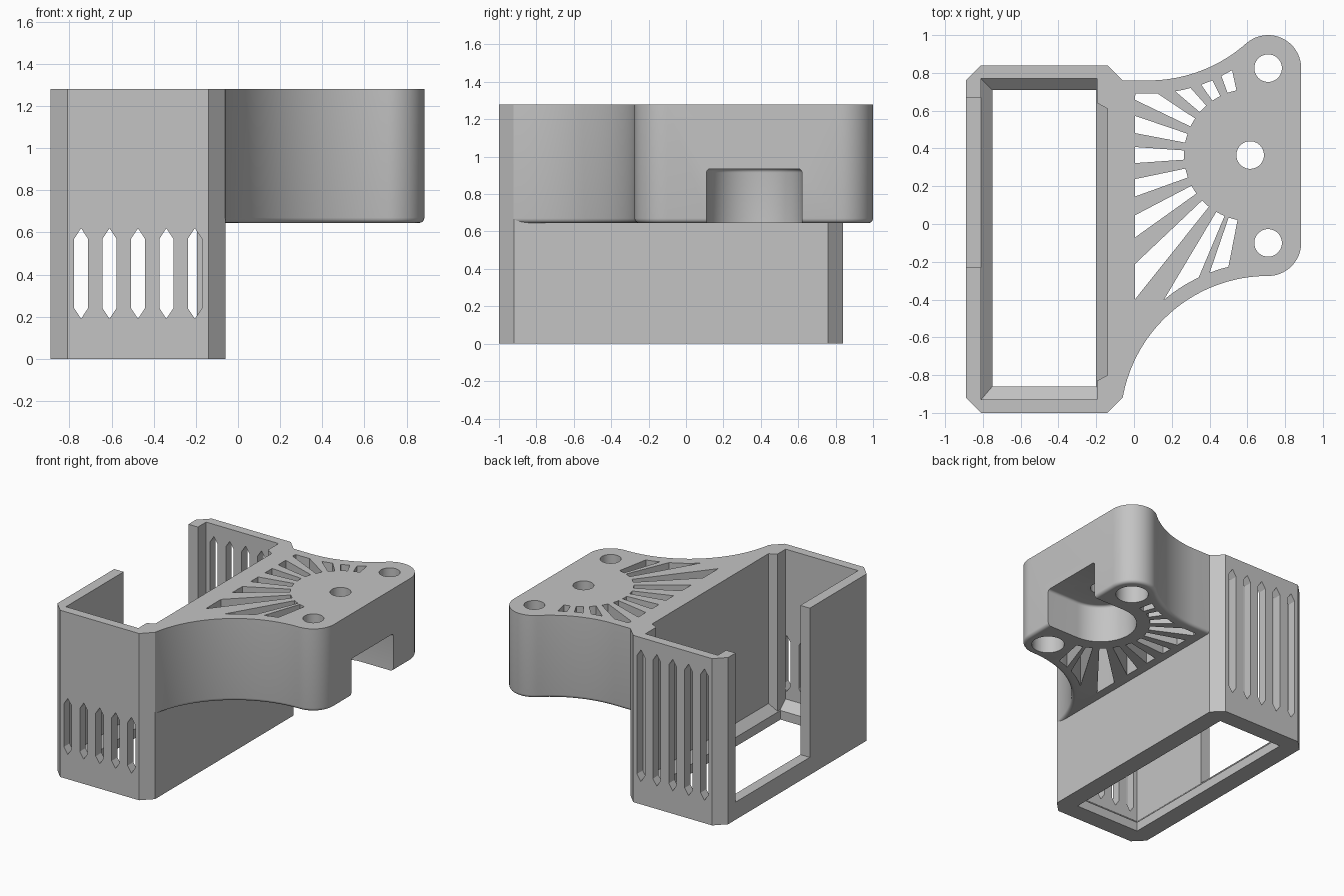
import bpy, bmesh, math
from mathutils import Vector

if "Cube" in bpy.data.objects:
    bpy.data.objects.remove(bpy.data.objects["Cube"])

HEIGHT = 1.28
BRACKET_Z = 0.645

grey = bpy.data.materials.new("plain grey")
grey.use_nodes = True
grey.diffuse_color = (0.55, 0.55, 0.55, 1)
grey.node_tree.nodes["Principled BSDF"].inputs["Base Color"].default_value = grey.diffuse_color


def loft(name, rings):
    """Closed solid through rings of points."""
    bm = bmesh.new()
    loops = [[bm.verts.new(p) for p in ring] for ring in rings]
    n = len(loops[0])
    for a, b in zip(loops, loops[1:]):
        for i in range(n):
            j = (i + 1) % n
            bm.faces.new((a[i], a[j], b[j], b[i]))
    bm.faces.new(loops[0])
    bm.faces.new(loops[-1])
    bmesh.ops.recalc_face_normals(bm, faces=bm.faces)
    mesh = bpy.data.meshes.new(name)
    bm.to_mesh(mesh)
    bm.free()
    mesh.materials.append(grey)
    obj = bpy.data.objects.new(name, mesh)
    bpy.context.collection.objects.link(obj)
    return obj


def flat(points, z):
    return [Vector((x, y, z)) for x, y in points]


def prism(name, points, z0, z1):
    return loft(name, [flat(points, z0), flat(points, z1)])


def rounded_prism(name, outline_at, z0, z1, radius, steps=4):
    """Prism from z0 to z1 with a rounded rim at z1; outline_at(inset) gives the profile."""
    sign = 1 if z1 > z0 else -1
    rings = [flat(outline_at(0), z0)]
    for i in range(steps + 1):
        a = math.pi / 2 * i / steps
        z = z1 - sign * radius * (1 - math.sin(a))
        rings.append(flat(outline_at(radius * (1 - math.cos(a))), z))
    return loft(name, rings)


def rect(x0, x1, y0, y1):
    return [(x0, y0), (x1, y0), (x1, y1), (x0, y1)]


def arc(cx, cy, r, start, end, steps=24):
    angles = [math.radians(start + (end - start) * i / steps) for i in range(steps + 1)]
    return [(cx + r * math.cos(a), cy + r * math.sin(a)) for a in angles]


def circle(cx, cy, r):
    return arc(cx, cy, r, 0, 360, 48)[:-1]


def cut(target, cutter):
    mod = target.modifiers.new("cut", 'BOOLEAN')
    mod.operation = 'DIFFERENCE'
    mod.solver = 'EXACT'
    mod.object = cutter
    bpy.context.view_layer.objects.active = target
    bpy.ops.object.modifier_apply(modifier=mod.name)
    bpy.data.objects.remove(cutter)


# Chamfered box shell, open at the top, with a sloped lip round the bottom opening
outline = [(-0.89, -0.92), (-0.81, -1), (-0.14, -1), (-0.06, -0.92),
           (-0.06, 0.76), (-0.14, 0.84), (-0.81, 0.84), (-0.89, 0.76)]
box = prism("box_shell", outline, 0, HEIGHT)
inner = rect(-0.81, -0.14, -0.93, 0.77)
opening = rect(-0.75, -0.20, -0.86, 0.71)
cut(box, loft("cavity", [flat(opening, -0.1), flat(opening, 0.07),
                         flat(inner, 0.13), flat(inner, 1.4)]))

# Side window
cut(box, prism("window", rect(-1, -0.78, -0.23, 0.67), 0.135, 1.4))


# Pointed vent slots in the front and back walls
def vent(x, y0, y1, z0, z1, half=0.033, tip=0.05):
    profile = [(x, z0), (x + half, z0 + tip), (x + half, z1 - tip),
               (x, z1), (x - half, z1 - tip), (x - half, z0 + tip)]
    return loft("vent", [[Vector((px, y, pz)) for px, pz in profile] for y in (y0, y1)])


for i in range(5):
    x = -0.745 + 0.135 * i
    cut(box, vent(x, -1.1, -0.925, 0.19, 0.62))
    cut(box, vent(x, 0.765, 0.95, 0.175, 1.185))

# Corner ribs inside the box
for name, y0, y1, slant in (("front_rib", -0.93, -0.80, -0.03), ("back_rib", 0.77, 0.61, 0.03)):
    prism(name, [(-0.14, y0), (-0.195, y0), (-0.195, y1 + slant), (-0.14, y1)], 0.07, HEIGHT)

# Mounting bracket with swept sides and rounded corners
R, r = 0.782, 0.175
low_c = Vector((0.71, -0.275 - R))
high_c = Vector((0.076, 0.76 + R))
corner_low, corner_high = (0.71, -0.10), (0.71, 0.825)
join = math.degrees(math.atan2(high_c.y - corner_high[1], high_c.x - corner_high[0]))


def bracket_outline(inset):
    sweep = arc(*low_c, R + inset, 170, 90, 32)
    points = [(-0.12, 0.76 - inset), (-0.12, sweep[0][1])] + sweep
    points += arc(*corner_low, r - inset, -90, 0, 16)[1:]
    points += arc(*corner_high, r - inset, 0, join, 20)
    points += arc(*high_c, R + inset, join - 180, -90, 20)[1:]
    return points


bracket = rounded_prism("mounting_bracket", bracket_outline, HEIGHT, BRACKET_Z, 0.025)

# Round-ended notch under the bracket, open to the side
hub = Vector((0.615, 0.365))


def notch_outline(inset):
    w = 0.255 - inset
    return arc(*hub, w, 90, 270, 32) + [(1.1, hub.y - w), (1.1, hub.y + w)]


cut(bracket, rounded_prism("notch", notch_outline, 0.5, 0.935, 0.02))

# Screw holes, the outer two counterbored from below
for c in (corner_low, corner_high, tuple(hub)):
    cut(bracket, prism("hole", circle(*c, 0.073), 0.5, 1.4))
for c in (corner_low, corner_high):
    cut(bracket, prism("counterbore", circle(*c, 0.115), 0.5, 0.95))


# Fan of through slots between the hub and the bracket's edges
def inside(p):
    if p.x < 0.005 or (p - low_c).length < R + 0.075:
        return False
    if p.x < high_c.x:
        return p.y < 0.69
    return (p - high_c).length > R + 0.07


def fan_slot(angle, half=4.0, steps=6):
    near, far = [], []
    for i in range(steps + 1):
        a = math.radians(180 + angle - half + 2 * half * i / steps)
        d = Vector((math.cos(a), math.sin(a)))
        reach = 0.38
        while reach < 1.2 and inside(hub + d * reach):
            reach += 0.001
        near.append(tuple(hub + d * 0.35))
        far.append(tuple(hub + d * reach))
    return near + far[::-1]


for i in range(-5, 6):
    angle = 14.8 * i if i < 0 else min(15.8 * i, 75)
    cut(bracket, prism("fan_slot", fan_slot(angle), 0.5, 1.4))

# Smooth curved faces while keeping hard edges
bpy.ops.object.select_all(action='DESELECT')
bracket.select_set(True)
bpy.context.view_layer.objects.active = bracket
bpy.ops.object.shade_smooth_by_angle(angle=math.radians(30))
